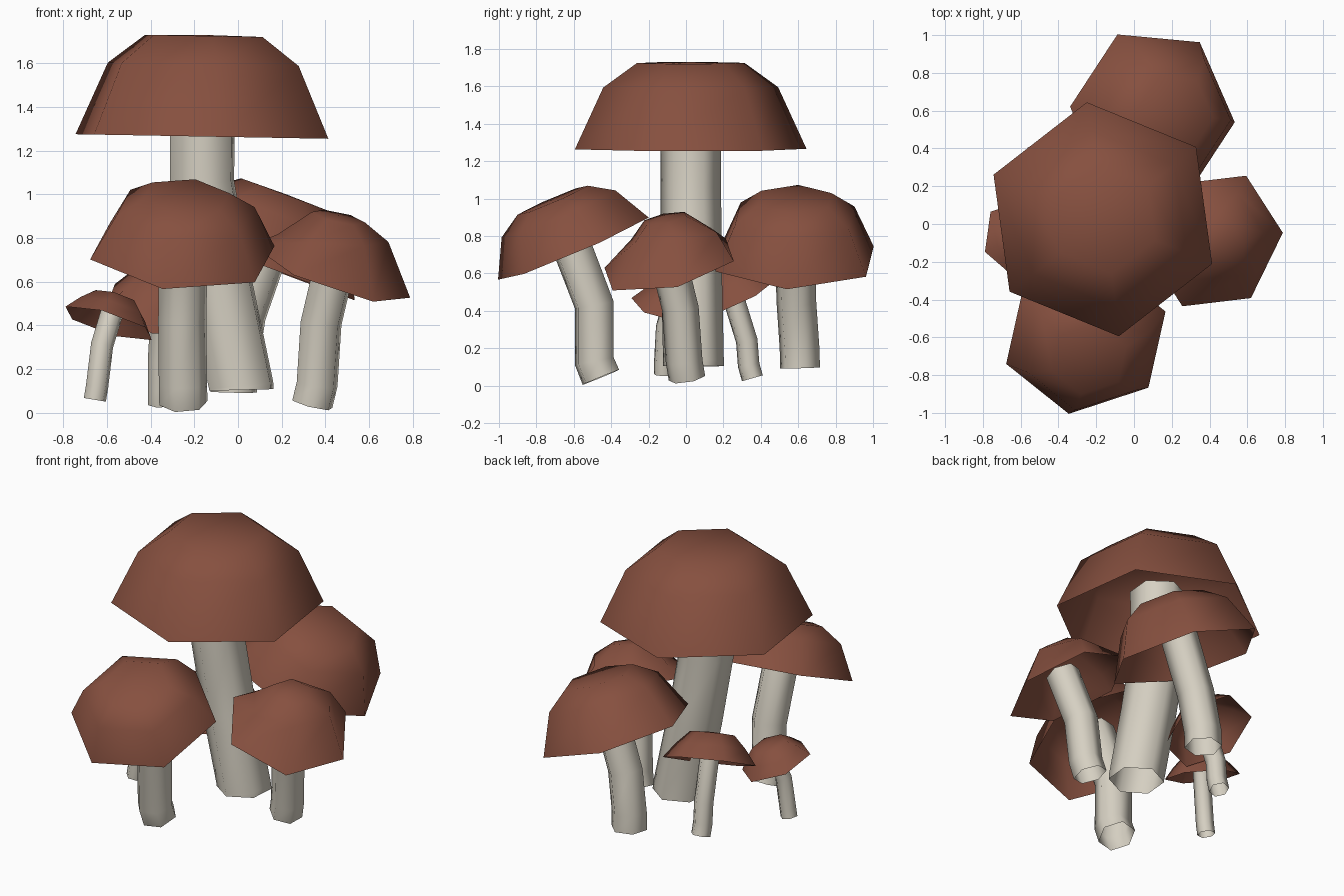
import bpy, bmesh, math
from mathutils import Vector

if "Cube" in bpy.data.objects:
    bpy.data.objects.remove(bpy.data.objects["Cube"])

SIDES = 6


def material(name, color):
    m = bpy.data.materials.new(name)
    m.diffuse_color = (*color, 1)
    m.use_nodes = True
    m.node_tree.nodes["Principled BSDF"].inputs["Base Color"].default_value = m.diffuse_color
    return m


CAP = material("cap_brown", (0.24, 0.08, 0.05))
STEM = material("stem_cream", (0.67, 0.63, 0.54))


def ring(bm, center, normal, radius, phase):
    """Hexagon of vertices perpendicular to a direction."""
    q = Vector((0, 0, 1)).rotation_difference(normal)
    out = []
    for k in range(SIDES):
        a = math.radians(phase) + 2 * math.pi * k / SIDES
        out.append(bm.verts.new(center + q @ Vector((radius * math.cos(a), radius * math.sin(a), 0))))
    return out


def bridge(bm, a, b):
    for k in range(SIDES):
        j = (k + 1) % SIDES
        bm.faces.new((a[k], a[j], b[j], b[k]))


def finish(bm, name, mat):
    me = bpy.data.meshes.new(name)
    bm.to_mesh(me)
    bm.free()
    me.materials.append(mat)
    ob = bpy.data.objects.new(name, me)
    bpy.context.collection.objects.link(ob)
    bpy.ops.object.select_all(action='DESELECT')
    ob.select_set(True)
    bpy.context.view_layer.objects.active = ob
    bpy.ops.object.shade_smooth_by_angle(angle=math.radians(62))


DOME = ((0.755, 0.71), (0.465, 0.99))
CONE = ((0.75, 0.52), (0.48, 0.95))


def mushroom(name, center, normal, radius, height, phase, stem_r, stem_phase, path,
             profile=DOME, upper=None):
    c, n = Vector(center), Vector(normal).normalized()

    # Cap: hollow domed shell, open underneath
    bm = bmesh.new()
    rings = [ring(bm, c, n, radius, phase)]
    if upper:  # upper rings that lean differently from the rim
        for uc, un, ur in upper:
            rings.append(ring(bm, Vector(uc), Vector(un).normalized(), ur, phase))
        tip = Vector(upper[-1][0]) + Vector(upper[-1][1]).normalized() * 0.01
    else:
        rings += [ring(bm, c + n * height * h, n, radius * r, phase) for r, h in profile]
        tip = c + n * height
    for a, b in zip(rings, rings[1:]):
        bridge(bm, a, b)
    top, t = rings[-1], bm.verts.new(tip)
    for k in range(SIDES):
        bm.faces.new((top[k], top[(k + 1) % SIDES], t))
    finish(bm, name + "_cap", CAP)

    # Stem: open hexagonal tube swept along the path into the cap
    pts = [Vector(p) for p in path] + [c + n * height * 0.4]
    bm = bmesh.new()
    loops = []
    for i, p in enumerate(pts):
        d = Vector()
        if i > 0:
            d += (p - pts[i - 1]).normalized()
        if i < len(pts) - 1:
            d += (pts[i + 1] - p).normalized()
        loops.append(ring(bm, p, d.normalized(), stem_r, stem_phase))
    for a, b in zip(loops, loops[1:]):
        bridge(bm, a, b)
    finish(bm, name + "_stem", STEM)


mushroom("tall", (-0.165, 0.025, 1.265), (0.018, 0, 1), 0.625, 0.465, 37.8, 0.163, 25,
         [(0.015, 0.04, 0.105), (0.0145, 0.04, 0.125), (-0.085, 0.03, 0.6), (-0.165, 0.025, 1.05)])
mushroom("front", (-0.255, -0.602, 0.733), (0.068, -0.427, 1), 0.445, 0.285, 19, 0.112, 10,
         [(-0.25, -0.455, 0.045), (-0.252, -0.49, 0.13), (-0.255, -0.49, 0.43)])
mushroom("right", (0.425, -0.09, 0.648), (0.36, -0.228, 1), 0.385, 0.235, 4.5, 0.1, 20,
         [(0.34, 0.005, 0.04), (0.362, -0.01, 0.13), (0.38, -0.03, 0.41)],
         upper=[((0.435, -0.065, 0.8), (0.08, -0.12, 1), 0.255),
                ((0.46, -0.11, 0.895), (0.22, -0.2, 1), 0.125)])
mushroom("back", (0.0975, 0.58, 0.678), (0.373, 0.005, 1), 0.467, 0.345, -5, 0.11, 15,
         [(-0.02, 0.61, 0.095), (-0.018, 0.607, 0.2), (0.022, 0.59, 0.45)])
mushroom("small_left", (-0.592, -0.08, 0.41), (0.31, 0.233, 1), 0.222, 0.13, 20, 0.053, 15,
         [(-0.655, -0.12, 0.06), (-0.645, -0.12, 0.12), (-0.622, -0.11, 0.31)], CONE)
mushroom("small_back", (-0.35, 0.262, 0.478), (0.2, -0.49, 1), 0.28, 0.175, 23, 0.06, 15,
         [(-0.355, 0.355, 0.04), (-0.355, 0.335, 0.11), (-0.355, 0.325, 0.24)], CONE)
